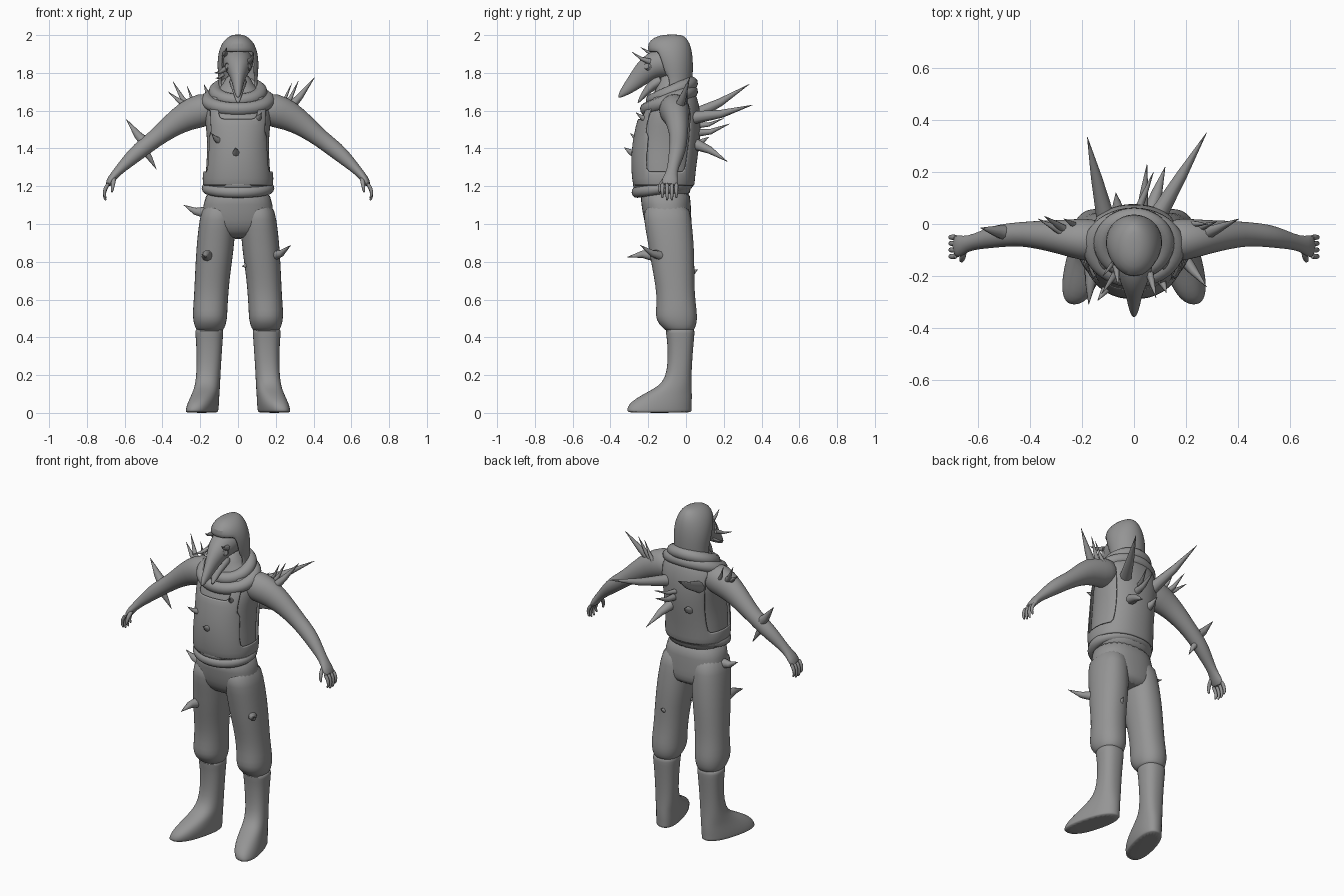
import bpy, bmesh, math
from mathutils import Vector, Matrix

grey = bpy.data.materials.new("ash_grey")
grey.diffuse_color = (0.3, 0.3, 0.3, 1)


def finish(name, bm, subsurf=0, solid=0.0, angle=50):
    bmesh.ops.recalc_face_normals(bm, faces=bm.faces)
    me = bpy.data.meshes.new(name)
    bm.to_mesh(me)
    bm.free()
    me.materials.append(grey)
    ob = bpy.data.objects.new(name, me)
    bpy.context.collection.objects.link(ob)
    bpy.ops.object.select_all(action='DESELECT')
    ob.select_set(True)
    bpy.context.view_layer.objects.active = ob
    bpy.ops.object.shade_smooth_by_angle(angle=math.radians(angle))
    if solid:
        m = ob.modifiers.new("thickness", 'SOLIDIFY')
        m.thickness, m.offset = solid, 0
    if subsurf:
        m = ob.modifiers.new("smooth", 'SUBSURF')
        m.levels = m.render_levels = subsurf
    return ob


def loft(name, rings, seg=20, flat=False, ref=None, power=1.0, subsurf=1,
         edit=None, drop=None, solid=0.0):
    """Skin ellipses (x, y, z, a, b) along their centre line."""
    bm = bmesh.new()
    pts = [Vector(r[:3]) for r in rings]
    d = (pts[-1] - pts[0]).normalized()
    ref = Vector(ref) if ref else Vector((1, 0, 0) if abs(d.y) > 0.75 and not flat else (0, 1, 0))
    loops = []
    for i, r in enumerate(rings):
        t = pts[min(i + 1, len(pts) - 1)] - pts[max(i - 1, 0)]
        t = Vector((0, 0, 1)) if flat else t.normalized()
        u = ref.cross(t).normalized()
        v = t.cross(u)
        loop = []
        for k in range(seg):
            c, s = (math.cos(k * math.tau / seg), math.sin(k * math.tau / seg))
            c, s = (math.copysign(abs(q) ** power, q) for q in (c, s))
            loop.append(bm.verts.new(pts[i] + u * c * r[3] + v * s * r[4]))
        loops.append(loop)
    for p, q in zip(loops, loops[1:]):
        for k in range(seg):
            bm.faces.new((p[k], p[(k + 1) % seg], q[(k + 1) % seg], q[k]))
    bm.faces.new(loops[0])
    bm.faces.new(loops[-1])
    if edit:
        for v in bm.verts:
            edit(v.co)
    if drop:
        gone = [f for f in bm.faces if drop(f.calc_center_median())]
        bmesh.ops.delete(bm, geom=gone, context='FACES')
    return finish(name, bm, subsurf, solid)


def stack(rows, x=0.0):
    """Rows (z, half width, front y, back y) to horizontal rings."""
    return [(x, (f + b) / 2, z, w, (b - f) / 2) for z, w, f, b in rows]


def roll(name, centre, major, minor, scale, tilt):
    """Tilted cloth ring."""
    bpy.ops.mesh.primitive_torus_add(major_segments=40, minor_segments=12,
                                     major_radius=major, minor_radius=minor)
    ob = bpy.context.object
    ob.name = name
    ob.data.materials.append(grey)
    ob.data.transform(Matrix.Translation(centre) @ Matrix.Rotation(tilt, 4, 'X')
                      @ Matrix.Diagonal((scale[0], scale[1], 1, 1)))
    bpy.ops.object.shade_smooth()


def spike(name, base, tip, r, bend=0.08):
    b, t = Vector(base), Vector(tip)
    m = b.lerp(t, 0.5) - Vector((0, 0, bend * (t - b).length))
    loft(name, [(*b, r, r), (*m, r * 0.6, r * 0.6), (*t, 0.001, 0.001)], seg=9, subsurf=0)


# torso
body = [(1.13, .165, -.25, .02), (1.2, .172, -.265, .03), (1.28, .172, -.275, .035),
        (1.38, .163, -.275, .05), (1.48, .166, -.26, .062), (1.56, .178, -.24, .062),
        (1.63, .175, -.21, .055), (1.69, .13, -.17, .035), (1.74, .075, -.15, .0),
        (1.8, .06, -.13, .0)]
loft("torso", stack(body), seg=28, flat=True, power=.9)

# sleeveless vest with open sides and a low neckline
vest = [(z, w + .012, f - .012, b + .012) for z, w, f, b in body[1:8]]
loft("vest", stack(vest), seg=36, flat=True, power=.9, solid=.008,
     drop=lambda c: abs(c.x) > .14 and -.2 < c.y < .03 and c.z > 1.25
     or (c.y < -.1 and c.z > 1.52 and abs(c.x) < .11) or abs(c.z - 1.45) > .235)

# waist sash
roll("sash_upper", (0, -.123, 1.23), .15, .028, (1.05, .9), .16)
roll("sash_lower", (0, -.125, 1.19), .153, .03, (1.05, .9), .16)

# trousers
loft("hips", stack([(1.2, .165, -.255, .025), (1.1, .185, -.235, .025),
                    (1.02, .19, -.225, .03), (.96, .175, -.2, .03), (.92, .12, -.15, .01)]),
     seg=28, flat=True, power=.85)
leg = [(.1, 1.12, .085, -.225, .015), (.108, 1.02, .097, -.225, .03),
       (.117, .92, .1, -.205, .04), (.126, .82, .098, -.19, .045),
       (.136, .72, .093, -.17, .045), (.142, .62, .091, -.155, .047),
       (.148, .54, .092, -.16, .058), (.148, .49, .091, -.16, .06),
       (.149, .45, .078, -.125, .05), (.149, .425, .065, -.095, .035)]
boot = [(.45, .068, -.098, .038), (.435, .076, -.11, .046), (.41, .073, -.103, .045),
        (.32, .067, -.096, .036), (.22, .064, -.1, .03), (.16, .065, -.125, .03),
        (.125, .067, -.175, .031), (.095, .069, -.235, .032), (.06, .073, -.29, .032),
        (.03, .074, -.312, .03), (.008, .072, -.312, .03), (0, .07, -.308, .028)]
arm = [(.1, -.07, 1.62, .07, .08), (.19, -.06, 1.605, .095, .085), (.28, -.05, 1.57, .078, .066),
       (.36, -.042, 1.515, .06, .056), (.44, -.038, 1.45, .046, .046),
       (.52, -.045, 1.39, .046, .045), (.58, -.06, 1.335, .036, .036),
       (.64, -.075, 1.275, .023, .027), (.672, -.085, 1.237, .022, .043),
       (.692, -.088, 1.2, .015, .045)]

for s, side in ((-1, "left"), (1, "right")):
    loft(f"trouser_leg_{side}", [(s * x, (f + b) / 2, z, w, (b - f) / 2)
                                 for x, z, w, f, b in leg], seg=24, flat=True, power=.9)

    # toes turned outwards
    def toe_out(co, s=s):
        co.x += s * (.025 + .25 * (-co.y - .08)) * max(0, 1 - co.z / .3)
    loft(f"boot_{side}", stack(boot, s * .152), seg=24, flat=True, power=.85, edit=toe_out)

    loft(f"arm_{side}", [(s * x, *r) for x, *r in arm], ref=(0, 1, 0))
    for i, y in enumerate((-.125, -.1, -.075, -.051)):
        low = .012 * (i in (1, 2))
        loft(f"finger_{side}_{i}", [(s * .682, y, 1.22, .012, .013),
                                    (s * .706, y, 1.185, .011, .011),
                                    (s * .709, y, 1.155 - low, .009, .009),
                                    (s * .698, y, 1.135 - low, .005, .005)], seg=8, ref=(0, 1, 0))
    loft(f"thumb_{side}", [(s * .655, -.095, 1.25, .014, .014), (s * .66, -.13, 1.22, .013, .013),
                           (s * .665, -.142, 1.19, .01, .01), (s * .668, -.14, 1.165, .005, .005)],
         seg=8, ref=(1, 0, 0))

# hood with an open front, and the cowl around the neck
loft("hood", stack([(1.66, .115, -.15, .03), (1.72, .095, -.135, .024), (1.78, .099, -.145, .03),
                    (1.85, .105, -.17, .032), (1.91, .098, -.195, .027), (1.955, .08, -.2, .015),
                    (1.985, .052, -.165, -.005), (1.998, .02, -.11, -.03)]),
     seg=32, flat=True, solid=.012,
     drop=lambda c: c.y < -.07 and 1.67 < c.z < 1.925 and abs(c.x) < .088)
roll("cowl_upper", (0, -.075, 1.7), .112, .036, (1.05, 1), .42)
roll("cowl_lower", (0, -.09, 1.655), .135, .036, (1.15, .95), .38)

# beaked skull mask: cranium and beak, lower jaw, eye rims
loft("skull_mask", [(0, -.03, 1.85, .085, .08), (0, -.11, 1.86, .083, .083),
                    (0, -.18, 1.838, .073, .07), (0, -.225, 1.8, .06, .05),
                    (0, -.265, 1.758, .046, .033), (0, -.31, 1.715, .032, .024),
                    (0, -.345, 1.683, .015, .014), (0, -.357, 1.67, .004, .005)], ref=(1, 0, 0))
loft("lower_jaw", [(0, -.12, 1.77, .04, .055), (0, -.18, 1.735, .028, .04),
                   (0, -.22, 1.69, .018, .024), (0, -.257, 1.638, .004, .008)], ref=(1, 0, 0))
for s in (-1, 1):
    bm = bmesh.new()
    bmesh.ops.create_cone(bm, cap_ends=True, segments=16, radius1=.024, radius2=.016, depth=.016,
                          matrix=Matrix.Translation((s * .055, -.205, 1.835)) @
                          Vector((s, -.8, .25)).to_track_quat('Z', 'Y').to_matrix().to_4x4())
    caps = [f for f in bm.faces if len(f.verts) > 4]
    bmesh.ops.inset_individual(bm, faces=caps, thickness=.005, depth=-.012)
    finish("eye_rim", bm, angle=30)

# horns on the mask and hood
spike("brow_horn", (.06, -.19, 1.86), (.085, -.285, 1.91), .016)
spike("temple_horn", (-.07, -.16, 1.9), (-.06, -.24, 1.935), .014)
spike("cheek_horn", (-.07, -.19, 1.82), (-.125, -.27, 1.8), .014)
spike("cheek_horn_low", (-.08, -.15, 1.79), (-.12, -.2, 1.77), .01)

# long thorns on the back
spike("back_thorn_right", (.09, .03, 1.56), (.28, .352, 1.63), .036, .03)
spike("back_thorn_left", (-.11, .03, 1.57), (-.18, .335, 1.74), .036, .03)
spike("back_thorn_low", (.06, .03, 1.43), (.12, .22, 1.33), .034, -.05)
spike("back_thorn_mid", (.03, .03, 1.48), (.05, .23, 1.53), .025)
spike("back_thorn_small", (.01, .04, 1.52), (.075, .2, 1.56), .018)
spike("back_knob", (-.06, .04, 1.42), (-.07, .12, 1.46), .028)

# clusters of thorns on the shoulders
spike("shoulder_thorn_right", (.25, -.05, 1.59), (.405, .02, 1.775), .03, .03)
spike("shoulder_thorn_right_mid", (.24, -.02, 1.61), (.32, .01, 1.758), .018)
spike("shoulder_thorn_right_in", (.22, 0, 1.62), (.285, .0, 1.745), .014)
spike("shoulder_thorn_left", (-.24, -.04, 1.6), (-.345, .03, 1.755), .022)
spike("shoulder_thorn_left_out", (-.24, -.05, 1.62), (-.37, .02, 1.7), .022)
spike("shoulder_thorn_left_in", (-.22, -.01, 1.62), (-.27, .02, 1.73), .014)

# thorn through the forearm
spike("forearm_thorn_up", (-.47, -.04, 1.41), (-.592, -.015, 1.555), .036, .06)
spike("forearm_thorn_down", (-.5, -.045, 1.4), (-.432, -.035, 1.29), .024, -.03)

# chest, belly and leg thorns
spike("chest_knob", (.1, -.2, 1.55), (.125, -.265, 1.59), .022)
spike("belly_thorn_side", (-.1, -.24, 1.44), (-.14, -.295, 1.48), .02)
spike("belly_thorn_middle", (-.01, -.26, 1.37), (-.012, -.328, 1.405), .026)
spike("hip_thorn", (-.17, -.11, 1.06), (-.287, -.1, 1.1), .032, .1)
spike("thigh_thorn_left", (-.16, -.15, .83), (-.175, -.31, .825), .034, -.08)
spike("thigh_thorn_right", (.18, -.12, .83), (.28, -.243, .888), .03)
spike("inner_thigh_knob", (.06, -.1, .79), (.022, -.12, .775), .02)
spike("rear_thigh_knob", (.12, .02, .74), (.13, .062, .76), .022)
